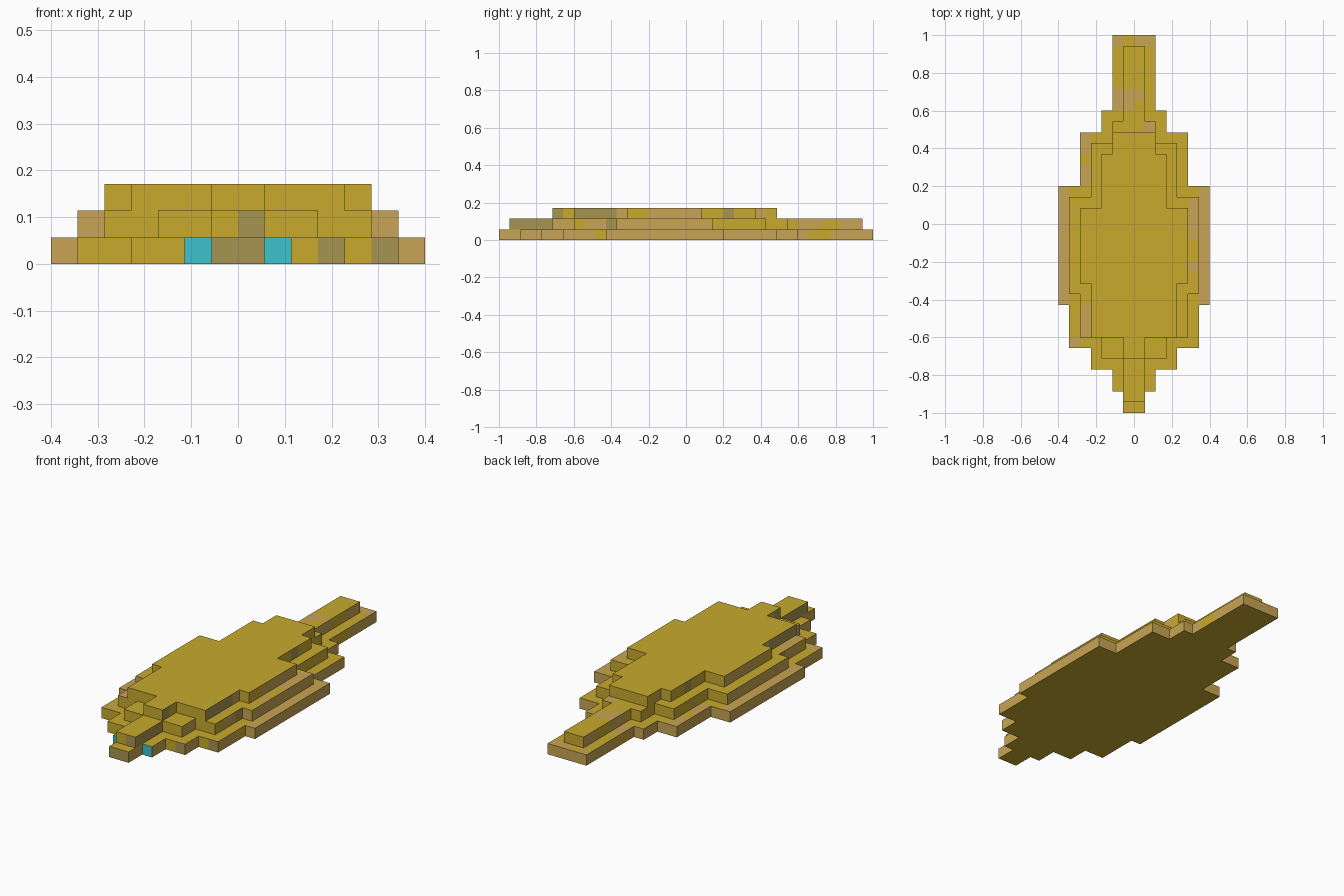
import bpy
import bmesh

if "Cube" in bpy.data.objects:
    bpy.data.objects.remove(bpy.data.objects["Cube"], do_unlink=True)

ROWS = 35
U = 2 / ROWS  # one block


def make_material(name, hex_colour):
    # sRGB hex to linear
    rgb = []
    for n in range(0, 6, 2):
        c = int(hex_colour[n:n + 2], 16) / 255
        rgb.append(((c + 0.055) / 1.055) ** 2.4)
    mat = bpy.data.materials.new(name)
    mat.use_nodes = True
    mat.diffuse_color = (*rgb, 1)
    mat.node_tree.nodes["Principled BSDF"].inputs["Base Color"].default_value = (*rgb, 1)
    return mat


MATERIALS = [make_material("mustard gold", "C8AA2D"),
             make_material("warm tan", "C8A555"),
             make_material("dull taupe", "A69550"),
             make_material("bright cyan", "3DC4CC")]
GOLD, TAN, TAUPE, CYAN = range(4)
LETTERS = {"g": GOLD, "t": TAN, "d": TAUPE}

# Half width of each tier as (first row, half width) steps, front to back
TIERS = [
    ("lower_hull", [(0, 1), (2, 2), (4, 4), (6, 6), (10, 7), (21, 5), (26, 3), (28, 2), (35, 0)]),
    ("middle_hull", [(0, 0), (1, 1), (5, 3), (7, 5), (11, 6), (20, 4), (25, 2), (27, 1), (34, 0)]),
    ("upper_hull", [(0, 0), (5, 1), (7, 4), (12, 5), (19, 3), (24, 2), (26, 0)]),
]

# Colours along the side walls, one letter per row
SIDES = ["t" * 9 + "g" + "t" * 19 + "gg" + "t" * 4,
         "d" * 5 + "ttgtt" + "d" + "t" * 9 + "g" * 8 + "ttgg" + "t" * 3,
         "t" * 5 + "dg" + "d" * 4 + "tgg" + "t" * 5 + "ggdggtg" + "g" * 9]

# Worn patches on the decks: tier, columns, rows
PATCHES = [(0, (-5, -5), (24, 25)), (0, (-2, -2), (28, 29)), (0, (-2, -2), (34, 34)),
           (0, (0, 1), (34, 34)), (0, (-6, -6), (6, 6)), (1, (-5, -5), (7, 9)),
           (1, (5, 5), (18, 19)), (1, (4, 5), (16, 17)), (1, (4, 5), (13, 13)),
           (1, (-5, -5), (14, 14)), (1, (-1, -1), (28, 29)), (1, (0, 0), (29, 29)),
           (0, (-5, -5), (21, 22)), (1, (1, 1), (26, 26))]


def half_width(tier, row):
    if tier >= len(TIERS) or not 0 <= row < ROWS:
        return 0
    return [h for first, h in TIERS[tier][1] if first <= row][-1]


def filled(tier, col, row):
    h = half_width(tier, row)
    return tier >= 0 and -h <= col < h


def paint(tier, col, row, axis, sign):
    """Choose the colour of one block face."""
    rim = col in (-7 + tier, 6 - tier) and tier < 2
    if axis == 2:
        if sign < 0:
            return GOLD
        worn = any(t == tier and a <= col <= b and c <= row <= d
                   for t, (a, b), (c, d) in PATCHES)
        return TAN if worn or (rim and tier == 0) else GOLD
    if axis == 0:
        return LETTERS[SIDES[tier][row]]
    if sign > 0:
        return TAN if tier == 0 else GOLD
    # Front faces: eyes, snout, rim
    if tier == 0 and row == 2 and col in (-2, 1):
        return CYAN
    if (tier == 0 and col in (-1, 0, 3, 5)) or (tier == 1 and col == 0):
        return TAUPE
    return TAN if rim else GOLD


def add_face(bm, cell, axis, sign, index):
    p, q = (axis + 1) % 3, (axis + 2) % 3
    corners = [(0, 0), (1, 0), (1, 1), (0, 1)]
    verts = []
    for a, b in corners[::sign]:
        v = list(cell)
        v[axis] += sign > 0
        v[p] += a
        v[q] += b
        verts.append(bm.verts.new((v[0] * U, v[1] * U - 1, v[2] * U)))
    bm.faces.new(verts).material_index = index


for tier, (name, steps) in enumerate(TIERS):
    bm = bmesh.new()
    for row in range(ROWS):
        h = half_width(tier, row)
        for col in range(-h, h):
            for axis in range(3):
                for sign in (-1, 1):
                    near = [col, row, tier]
                    near[axis] += sign
                    if not filled(near[2], near[0], near[1]):
                        add_face(bm, (col, row, tier), axis, sign,
                                 paint(tier, col, row, axis, sign))
    # Merge flat areas of one colour
    bmesh.ops.remove_doubles(bm, verts=bm.verts, dist=0.0001)
    bmesh.ops.dissolve_limit(bm, angle_limit=0.01, verts=bm.verts, edges=bm.edges,
                             delimit={'MATERIAL'})
    mesh = bpy.data.meshes.new(name)
    for mat in MATERIALS:
        mesh.materials.append(mat)
    bm.to_mesh(mesh)
    bm.free()
    bpy.context.collection.objects.link(bpy.data.objects.new(name, mesh))
